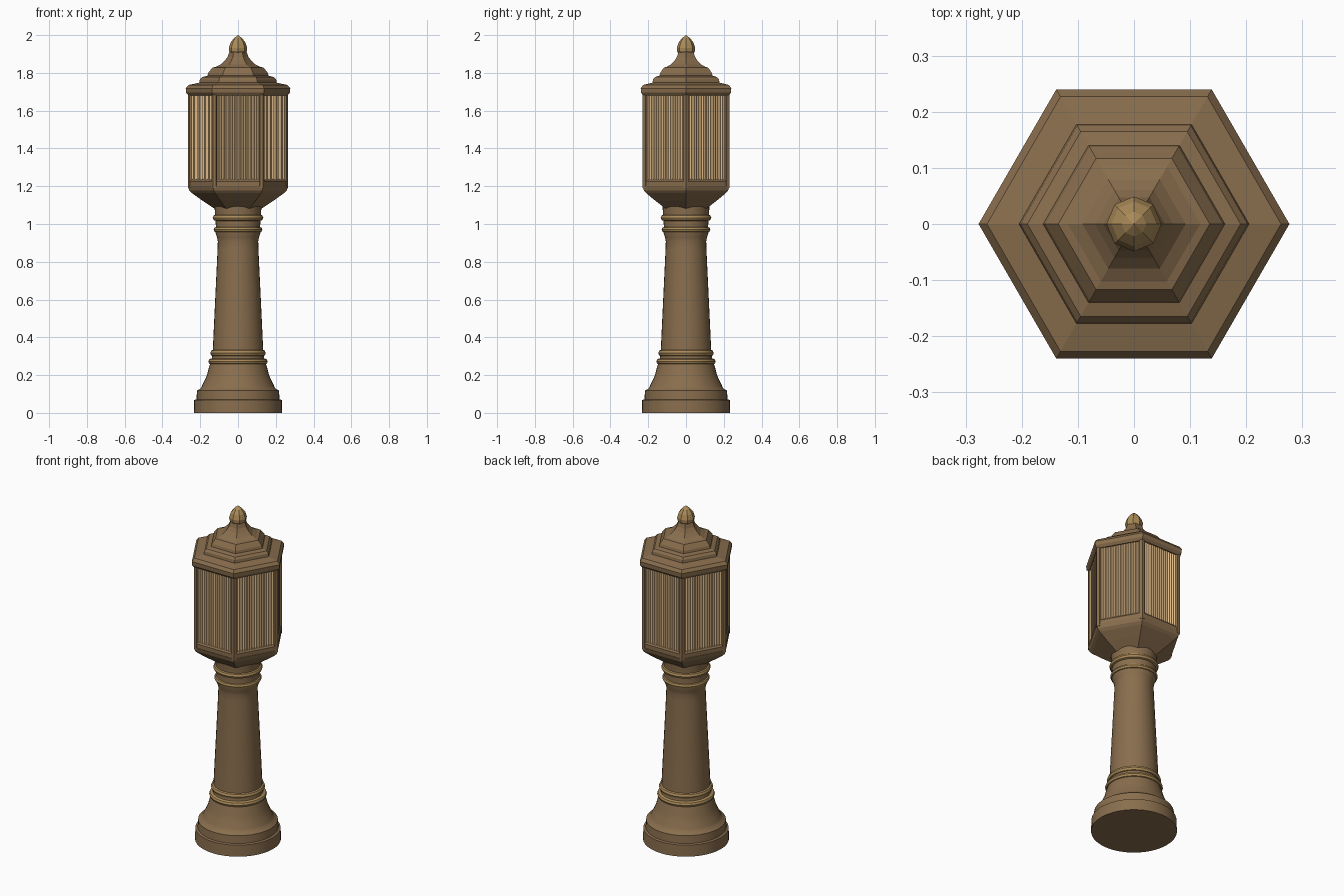
import bpy, bmesh, math
from math import pi, cos, sin

if "Cube" in bpy.data.objects:
    bpy.data.objects.remove(bpy.data.objects["Cube"])


def material(name, rgb):
    m = bpy.data.materials.new(name)
    m.diffuse_color = (*rgb, 1)
    m.use_nodes = True
    m.node_tree.nodes["Principled BSDF"].inputs["Base Color"].default_value = m.diffuse_color
    return m


BRONZE = material("bronze", (0.25, 0.155, 0.075))
GOLD = material("pale_bronze", (0.41, 0.26, 0.10))
GLASS = material("amber_glass", (0.75, 0.50, 0.25))


def finish(bm, name, mat, smooth=False):
    bmesh.ops.remove_doubles(bm, verts=bm.verts, dist=1e-5)
    bmesh.ops.recalc_face_normals(bm, faces=bm.faces)
    me = bpy.data.meshes.new(name)
    bm.to_mesh(me)
    bm.free()
    me.materials.append(mat)
    ob = bpy.data.objects.new(name, me)
    bpy.context.collection.objects.link(ob)
    if smooth:
        bpy.context.view_layer.objects.active = ob
        ob.select_set(True)
        bpy.ops.object.shade_smooth_by_angle(angle=math.radians(35))
        ob.select_set(False)
    return ob


def lathe(name, profile, sides, mat, smooth=False, closed=False):
    """Revolve (radius, z) points; open profiles start and end on the axis."""
    pts = list(profile)
    if not closed:
        pts = [(0, pts[0][1])] + pts + [(0, pts[-1][1])]
    bm = bmesh.new()
    rings = []
    for r, z in pts:
        if r == 0:
            rings.append([bm.verts.new((0, 0, z))] * sides)
        else:
            rings.append([bm.verts.new((r * cos(2 * pi * i / sides), r * sin(2 * pi * i / sides), z))
                          for i in range(sides)])
    pairs = list(zip(rings, rings[1:])) + ([(rings[-1], rings[0])] if closed else [])
    for a, b in pairs:
        for i in range(sides):
            j = (i + 1) % sides
            bm.faces.new(list(dict.fromkeys((a[i], a[j], b[j], b[i]))))
    return finish(bm, name, mat, smooth)


def prism(bm, pts, z0, z1):
    lo = [bm.verts.new((x, y, z0)) for x, y in pts]
    hi = [bm.verts.new((x, y, z1)) for x, y in pts]
    n = len(pts)
    bm.faces.new(lo[::-1])
    bm.faces.new(hi)
    for i in range(n):
        j = (i + 1) % n
        bm.faces.new((lo[i], lo[j], hi[j], hi[i]))


def turn(pts, a):
    return [(x * cos(a) - y * sin(a), x * sin(a) + y * cos(a)) for x, y in pts]


# Round pedestal, shaft and neck
lathe("pedestal", [(.234, 0), (.232, .068), (.22, .072), (.217, .118), (.197, .13), (.19, .145),
                   (.175, .175), (.163, .205), (.154, .24), (.147, .26), (.138, .285), (.136, .33)],
      40, BRONZE, True)
lathe("shaft", [(.134, .32), (.128, .45), (.108, .87), (.107, .91), (.111, .93), (.12, .955),
                (.12, .97), (.117, .99), (.121, 1.03), (.122, 1.06), (.125, 1.10)], 32, BRONZE, True)

# Bead rings around the shaft
for i, (r, z, h) in enumerate([(.157, .272, .016), (.147, .317, .018), (.129, .97, .015), (.134, 1.033, .017)]):
    ring = [(r - h + h * cos(t), z + h * sin(t)) for t in [k * pi / 4 for k in range(-2, 3)]]
    lathe(f"bead_ring_{i + 1}", ring, 40, GOLD, True)

# Hexagonal lantern: bowl, bottom rail, top rail
lathe("lantern_bowl", [(.10, 1.072), (.13, 1.085), (.19, 1.125), (.243, 1.163), (.258, 1.178), (.265, 1.20)],
      6, BRONZE)
lathe("bottom_rail", [(.262, 1.195), (.262, 1.225), (.246, 1.243), (.23, 1.243), (.23, 1.195)],
      6, BRONZE, closed=True)

# Stepped roof with a concave spire
lathe("roof", [(.262, 1.68), (.275, 1.695), (.277, 1.718), (.262, 1.736), (.205, 1.748), (.202, 1.765),
               (.19, 1.778), (.162, 1.785), (.158, 1.80), (.135, 1.828), (.118, 1.832), (.092, 1.845),
               (.07, 1.865), (.055, 1.885), (.046, 1.91)], 6, BRONZE)

# Faceted finial
lathe("finial", [(.036, 1.895), (.047, 1.915), (.049, 1.932), (.04, 1.96), (.022, 1.983), (.001, 2.0)],
      8, GOLD)

# Corner posts
R, W = .265, .016
post = [(R, 0), (R - W * .5, W * .866), (.228, W * .866), (.228, -W * .866), (R - W * .5, -W * .866)]
bm = bmesh.new()
for k in range(6):
    prism(bm, turn(post, k * pi / 3), 1.19, 1.70)
finish(bm, "corner_posts", BRONZE)

# Reeded glass: a solid core faced with half-round vertical rods
lathe("glass_core", [(.246, 1.19), (.246, 1.69)], 6, GLASS)
RODS, SPAN = 16, .232
rod_w = SPAN / RODS
bm = bmesh.new()
for k in range(6):
    for i in range(RODS):
        c = -SPAN / 2 + rod_w * (i + .5)
        rod = [(.212 + .009 * cos(t), c + rod_w * .5 * sin(t)) for t in [j * pi / 6 for j in range(-3, 4)]]
        prism(bm, turn(rod, pi / 6 + k * pi / 3), 1.20, 1.69)
finish(bm, "reeded_glass", GLASS, True)
